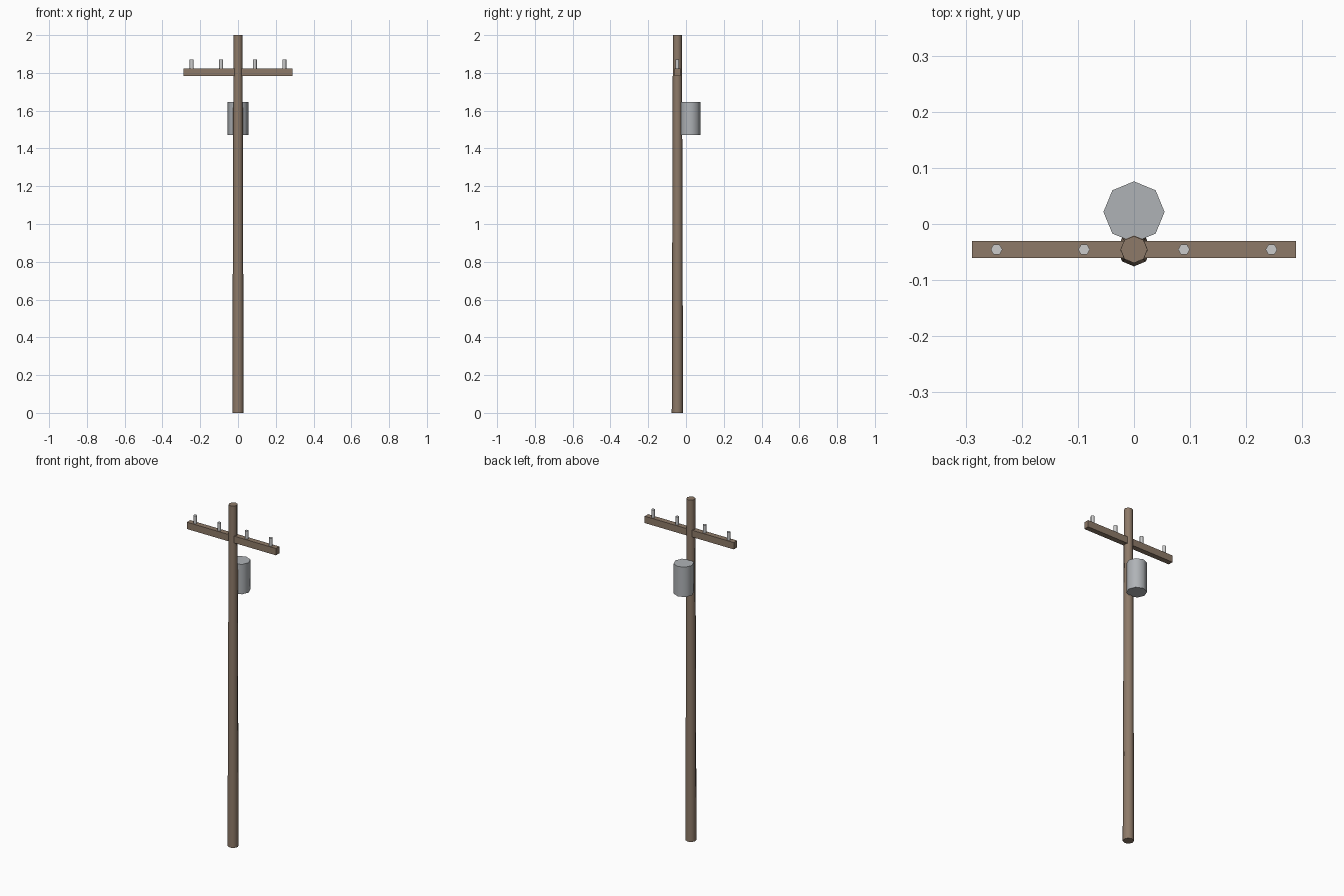
import bpy
from math import pi, radians

if "Cube" in bpy.data.objects:
    bpy.data.objects.remove(bpy.data.objects["Cube"])

POLE_Y = -0.0455


def material(name, rgb):
    m = bpy.data.materials.new(name)
    m.diffuse_color = (*rgb, 1)
    m.use_nodes = True
    m.node_tree.nodes["Principled BSDF"].inputs["Base Color"].default_value = m.diffuse_color
    return m


wood = material("weathered_wood", (0.27, 0.195, 0.14))
metal = material("grey_metal", (0.43, 0.45, 0.47))
ceramic = material("pale_ceramic", (0.68, 0.71, 0.68))


def column(name, x, y, z0, z1, r0, r1, sides, mat, turn=0):
    bpy.ops.mesh.primitive_cone_add(vertices=sides, radius1=r0, radius2=r1, depth=z1 - z0,
                                    location=(x, y, (z0 + z1) / 2), rotation=(0, 0, turn))
    ob = bpy.context.object
    ob.name = name
    ob.data.materials.append(mat)
    bpy.ops.object.shade_smooth_by_angle(angle=radians(65))
    return ob


# Tapered pole
column("pole", 0, POLE_Y, 0, 2, 0.030, 0.024, 8, wood)

# Crossarm through the pole
bpy.ops.mesh.primitive_cube_add(size=1, location=(0, POLE_Y, 1.804))
arm = bpy.context.object
arm.name = "crossarm"
arm.scale = (0.577, 0.031, 0.04)
bpy.ops.object.transform_apply(location=False, rotation=False, scale=True)
arm.data.materials.append(wood)

# Insulator pins
for i, x in enumerate((-0.245, -0.089, 0.089, 0.245)):
    column(f"insulator_{i + 1}", x, POLE_Y, 1.82, 1.87, 0.0105, 0.0105, 6, ceramic, pi / 2)

# Transformer can behind the pole
column("transformer", 0, 0.0215, 1.472, 1.647, 0.0545, 0.0545, 8, metal)
